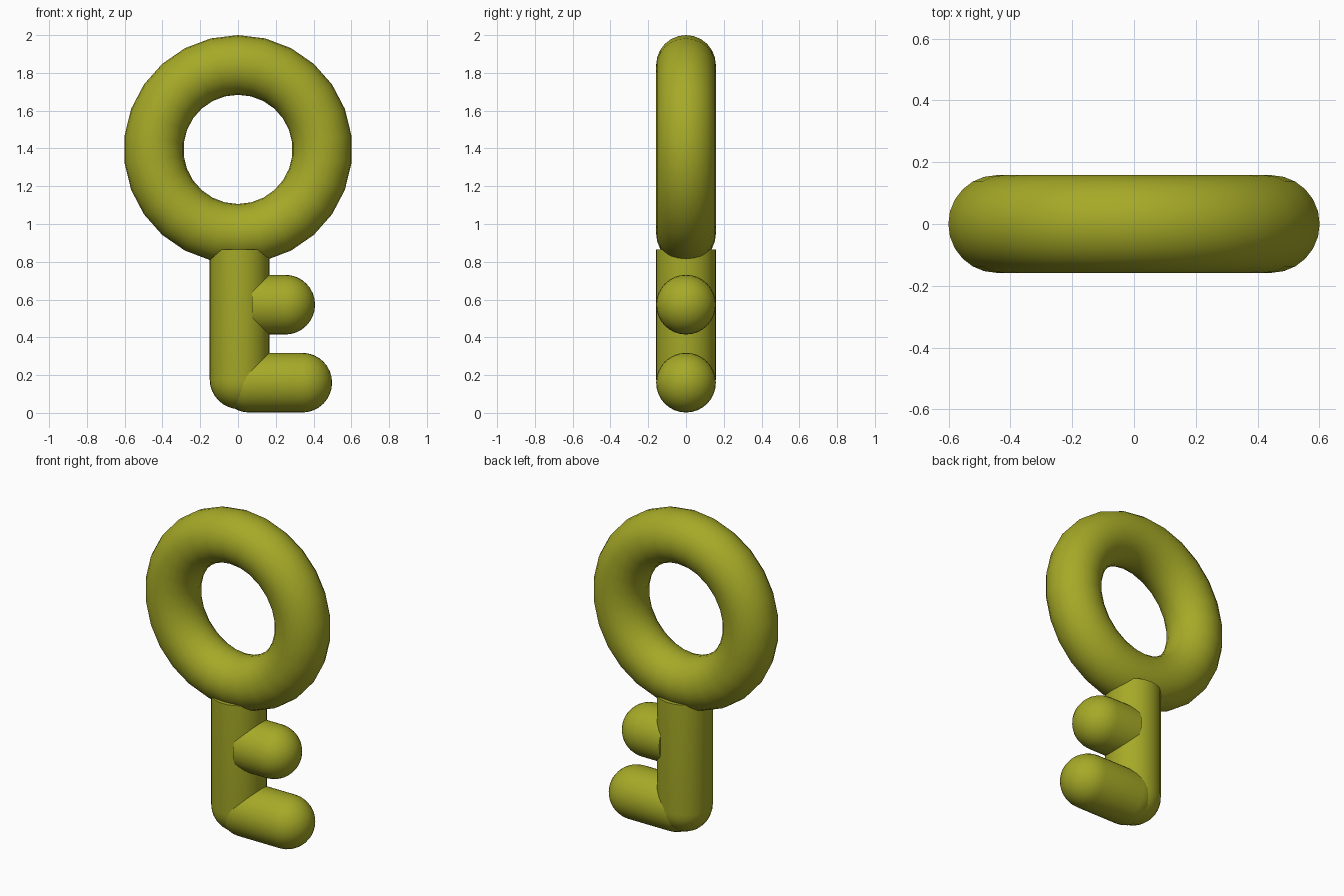
import bpy
import bmesh
from math import sin, cos, pi, radians
from mathutils import Vector

if "Cube" in bpy.data.objects:
    bpy.data.objects.remove(bpy.data.objects["Cube"], do_unlink=True)

RADIUS = 0.158
SIDES = 32
COLOUR = (0.38, 0.40, 0.02, 1)

olive = bpy.data.materials.new("olive")
olive.use_nodes = True
olive.diffuse_color = COLOUR
olive.node_tree.nodes["Principled BSDF"].inputs["Base Color"].default_value = COLOUR


def finish(obj, name):
    obj.name = name
    obj.data.materials.append(olive)
    bpy.ops.object.select_all(action='DESELECT')
    obj.select_set(True)
    bpy.context.view_layer.objects.active = obj
    bpy.ops.object.shade_smooth_by_angle(angle=radians(40))


def rod(name, start, end, round_start, round_end, steps=8):
    """Rod between two points; a rounded end bulges past its point, a plain end is flat."""
    start, end = Vector(start), Vector(end)
    axis = end - start
    quarter = [i * pi / 2 / steps for i in range(steps + 1)]
    profile = [(0, 0), (RADIUS, 0)]
    if round_start:
        profile = [(RADIUS * sin(a), -RADIUS * cos(a)) for a in quarter]
    if round_end:
        profile += [(RADIUS * cos(a), axis.length + RADIUS * sin(a)) for a in quarter]
    else:
        profile += [(RADIUS, axis.length), (0, axis.length)]

    bm = bmesh.new()
    verts = [bm.verts.new((r, 0, z)) for r, z in profile]
    edges = [bm.edges.new(pair) for pair in zip(verts, verts[1:])]
    bmesh.ops.spin(bm, geom=verts + edges, cent=(0, 0, 0), axis=(0, 0, 1),
                   angle=2 * pi, steps=SIDES)
    bmesh.ops.remove_doubles(bm, verts=bm.verts, dist=0.0005)
    bmesh.ops.recalc_face_normals(bm, faces=bm.faces)
    mesh = bpy.data.meshes.new(name)
    bm.to_mesh(mesh)
    bm.free()
    obj = bpy.data.objects.new(name, mesh)
    bpy.context.collection.objects.link(obj)
    obj.location = start
    obj.rotation_euler = axis.to_track_quat('Z', 'Y').to_euler()
    finish(obj, name)


# Ring handle, standing upright
bpy.ops.mesh.primitive_torus_add(
    major_segments=26, minor_segments=24, major_radius=0.447, minor_radius=RADIUS,
    location=(0, 0, 1.395), rotation=(pi / 2, pi / 2, 0))
finish(bpy.context.object, "ring_handle")

# Shaft with a rounded foot and a flat top tucked into the ring
rod("shaft", (0.008, 0, 0.178), (0.008, 0, 0.865), True, False)

# Two teeth on the model's left
rod("upper_tooth", (0.075, 0, 0.573), (0.25, 0, 0.573), False, True)
rod("lower_tooth", (0.06, 0, 0.16), (0.34, 0, 0.16), True, True)
